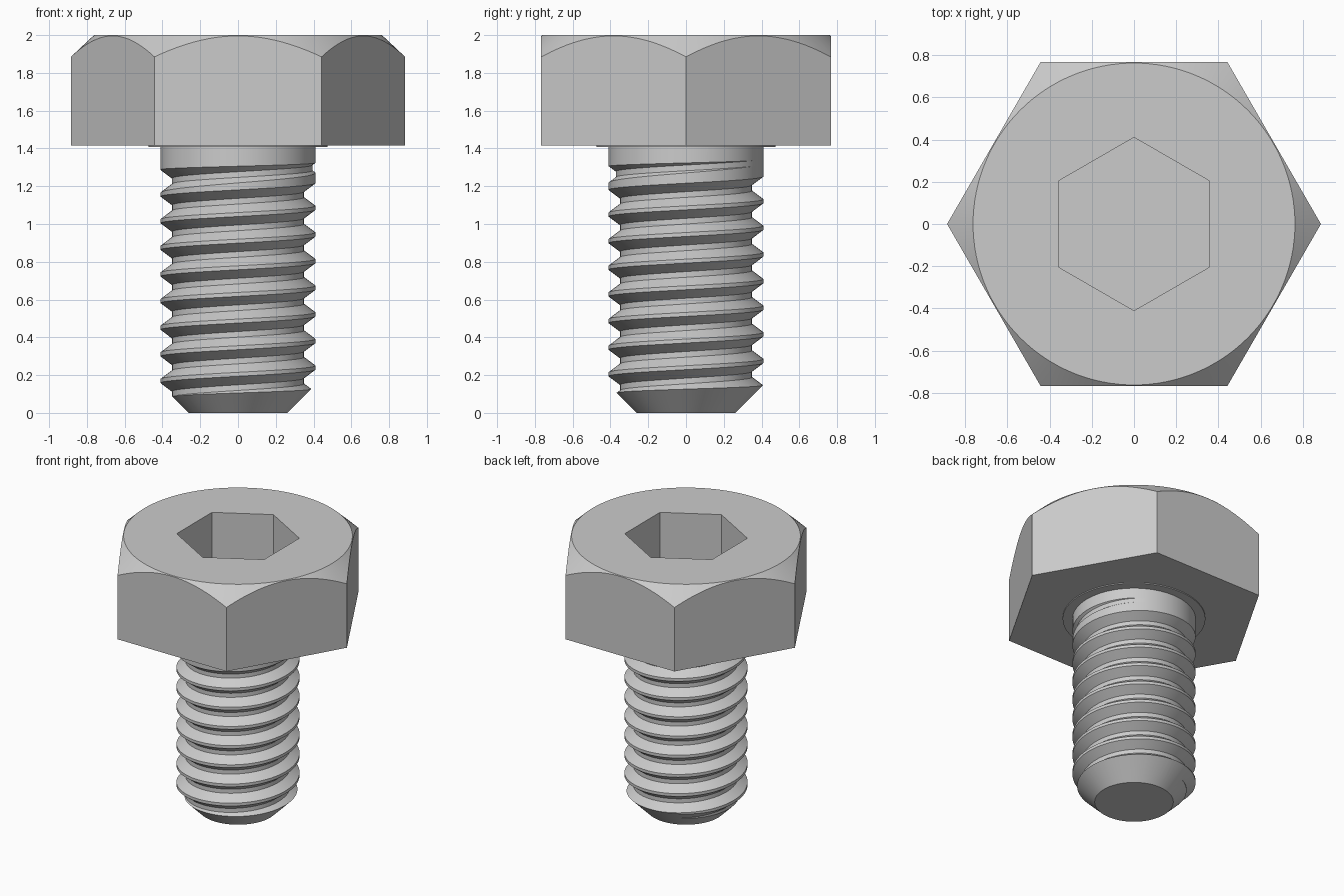
import bpy, bmesh, math
from math import cos, sin, pi

cube = bpy.data.objects.get("Cube")
if cube:
    bpy.data.objects.remove(cube, do_unlink=True)

# One plain steel colour
steel = bpy.data.materials.new("steel_grey")
steel.use_nodes = True
colour = (0.6, 0.6, 0.6, 1)
steel.diffuse_color = colour
steel.node_tree.nodes["Principled BSDF"].inputs["Base Color"].default_value = colour


def make_object(name, bm):
    bmesh.ops.recalc_face_normals(bm, faces=bm.faces)
    mesh = bpy.data.meshes.new(name)
    bm.to_mesh(mesh)
    bm.free()
    mesh.materials.append(steel)
    obj = bpy.data.objects.new(name, mesh)
    bpy.context.collection.objects.link(obj)
    return obj


def turned(name, profile, sides, turn=0):
    """Solid of stacked regular polygons given as (radius, height)."""
    bm = bmesh.new()
    rings = [[bm.verts.new((r * cos(turn + 2 * pi * i / sides),
                            r * sin(turn + 2 * pi * i / sides), z))
              for i in range(sides)] for r, z in profile]
    for low, high in zip(rings, rings[1:]):
        for i in range(sides):
            j = (i + 1) % sides
            bm.faces.new((low[i], low[j], high[j], high[i]))
    bm.faces.new(rings[0][::-1])
    bm.faces.new(rings[-1])
    return make_object(name, bm)


def select_only(obj):
    bpy.ops.object.select_all(action='DESELECT')
    obj.select_set(True)
    bpy.context.view_layer.objects.active = obj


def boolean(obj, cutter, operation):
    """Apply a boolean, then discard the cutter."""
    cutter.hide_render = True
    mod = obj.modifiers.new("cut", 'BOOLEAN')
    mod.operation, mod.object, mod.solver = operation, cutter, 'EXACT'
    select_only(obj)
    bpy.ops.object.modifier_apply(modifier=mod.name)
    bpy.data.objects.remove(cutter, do_unlink=True)


def smooth(obj):
    select_only(obj)
    bpy.ops.object.shade_smooth_by_angle(angle=math.radians(25))


# Hexagonal head with turned corner chamfer and hexagonal socket
HEAD_BASE = 1.415
head = turned("head", [(0.885, HEAD_BASE), (0.885, 2)], 6)
boolean(head, turned("chamfer_cutter",
                     [(0.95, 1.3), (0.95, 1.824), (0.762, 2), (0.7, 2.05)], 128), 'INTERSECT')
boolean(head, turned("socket_cutter", [(0.41, 1.6), (0.41, 2.2)], 6, pi / 2), 'DIFFERENCE')
smooth(head)

# Thin bearing face under the head
smooth(turned("bearing_face", [(0.475, 1.408), (0.475, 1.42)], 96))

# Threaded shank: right-handed helical groove that fades out below the head
RADIUS, DEPTH, PITCH, START = 0.41, 0.06, 0.141, 0.169
SEGMENTS = 80
bm = bmesh.new()
columns = []
for s in range(SEGMENTS + 1):
    angle = 2 * pi * s / SEGMENTS
    column = []
    for k in range(-3, 11):
        centre = START + PITCH * (k + s / SEGMENTS)
        fade = max(0, min(1, (1.32 - centre) / 0.09))
        edge = 0.015 + 0.045 * fade
        for offset, depth in ((-edge, 0), (-0.015, DEPTH), (0.015, DEPTH), (edge, 0)):
            r = RADIUS - depth * fade
            column.append(bm.verts.new((r * cos(angle), r * sin(angle), centre + offset)))
    columns.append(column)
for left, right in zip(columns, columns[1:]):
    for j in range(len(left) - 1):
        bm.faces.new((left[j], right[j], right[j + 1], left[j + 1]))
bmesh.ops.remove_doubles(bm, verts=bm.verts, dist=1e-5)

# Close both ends of the helix with fans to the axis
bottom = bm.verts.new((0, 0, -0.4))
top = bm.verts.new((0, 0, 1.75))
for e in [e for e in bm.edges if e.is_boundary]:
    a, b = e.verts
    bm.faces.new((a, b, top if a.co.z > 1 else bottom))
shank = make_object("threaded_shank", bm)

# Trim the shank to length with a bevelled tip
boolean(shank, turned("tip_cutter",
                      [(0.262, 0), (0.5, 0.238), (0.5, 1.43)], 96), 'INTERSECT')
smooth(shank)
